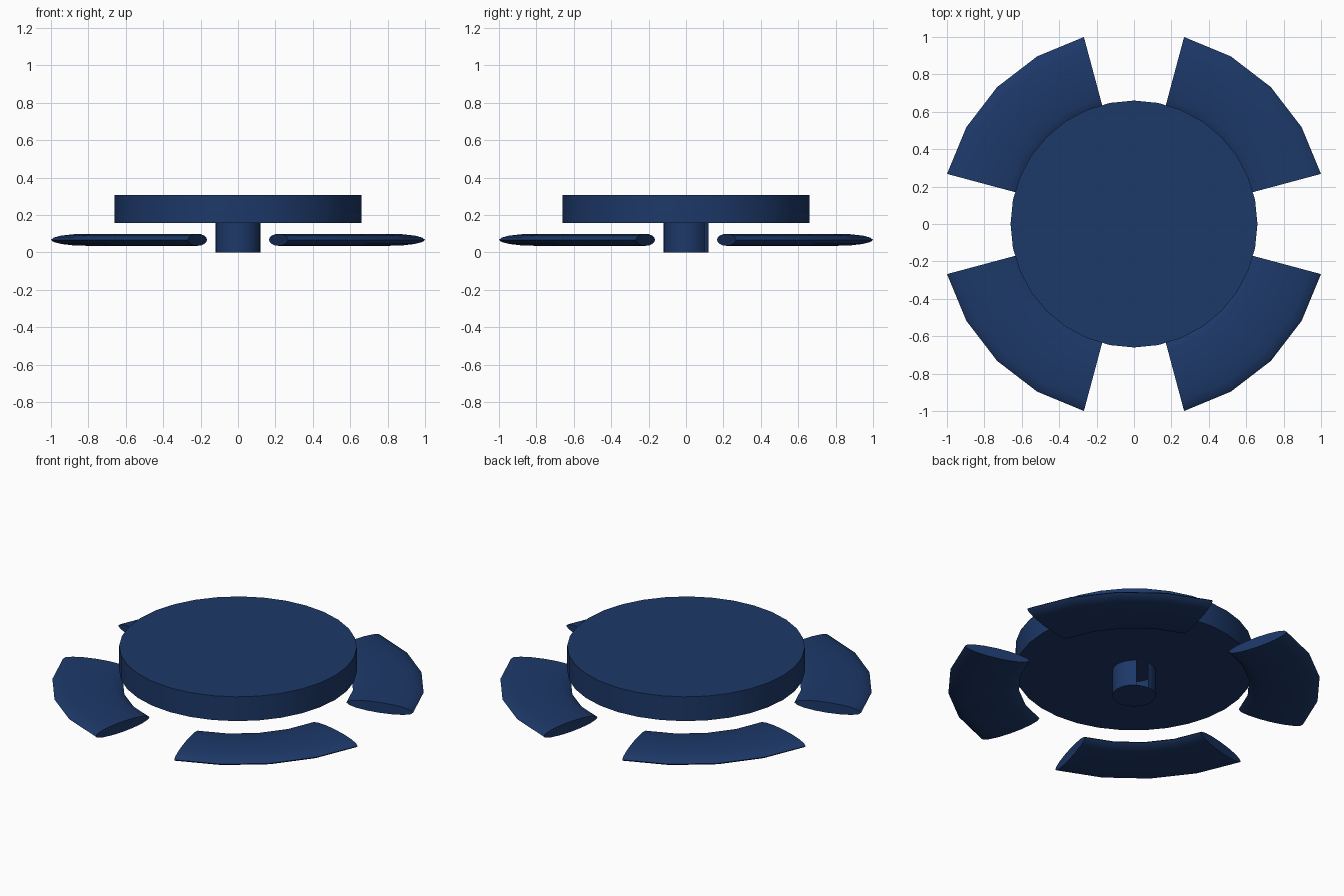
import bpy, bmesh
from math import sin, cos, pi, radians

if "Cube" in bpy.data.objects:
    bpy.data.objects.remove(bpy.data.objects["Cube"])

navy = bpy.data.materials.new("navy")
navy.diffuse_color = (0.012, 0.04, 0.14, 1)
navy.use_nodes = True
navy.node_tree.nodes["Principled BSDF"].inputs["Base Color"].default_value = navy.diffuse_color


def finish(bm, name, angle):
    bmesh.ops.recalc_face_normals(bm, faces=bm.faces)
    me = bpy.data.meshes.new(name)
    bm.to_mesh(me)
    bm.free()
    ob = bpy.data.objects.new(name, me)
    bpy.context.collection.objects.link(ob)
    me.materials.append(navy)
    bpy.ops.object.select_all(action='DESELECT')
    ob.select_set(True)
    bpy.context.view_layer.objects.active = ob
    bpy.ops.object.shade_smooth_by_angle(angle=radians(angle))
    return ob


def drum(name, r, z0, z1, sides=32, slot=None):
    bm = bmesh.new()
    rings = [[bm.verts.new((r * cos(2 * pi * i / sides), r * sin(2 * pi * i / sides), z))
              for i in range(sides)] for z in (z0, z1)]
    for ring in rings:
        bm.faces.new(ring)
    for i in range(sides):
        if slot and i in slot:
            continue
        j = (i + 1) % sides
        bm.faces.new((rings[0][i], rings[0][j], rings[1][j], rings[1][i]))
    return finish(bm, name, 30)


def pad(name, start):
    # flattened tube swept through a 60 degree arc in four steps
    bm = bmesh.new()
    n, rings = 16, []
    for k in range(5):
        a = radians(start + 15 * k)
        ring = []
        for i in range(n):
            t = 2 * pi * i / n
            r = 0.838 + 0.197 * cos(t)
            ring.append(bm.verts.new((r * cos(a), r * sin(a), 0.067 + 0.032 * sin(t))))
        rings.append(ring)
    for p, q in zip(rings, rings[1:]):
        for i in range(n):
            j = (i + 1) % n
            bm.faces.new((p[i], p[j], q[j], q[i]))
    bm.faces.new(rings[0])
    bm.faces.new(rings[-1])
    return finish(bm, name, 50)


# round top plate
drum("top_plate", 0.66, 0.158, 0.307)
# short central stem with an open slot on its back side
drum("stem", 0.12, 0.0, 0.158, slot=(5, 6, 7))
# four curved pads around the stem
for i in range(4):
    pad(f"curved_pad_{i + 1}", 15 + 90 * i)
